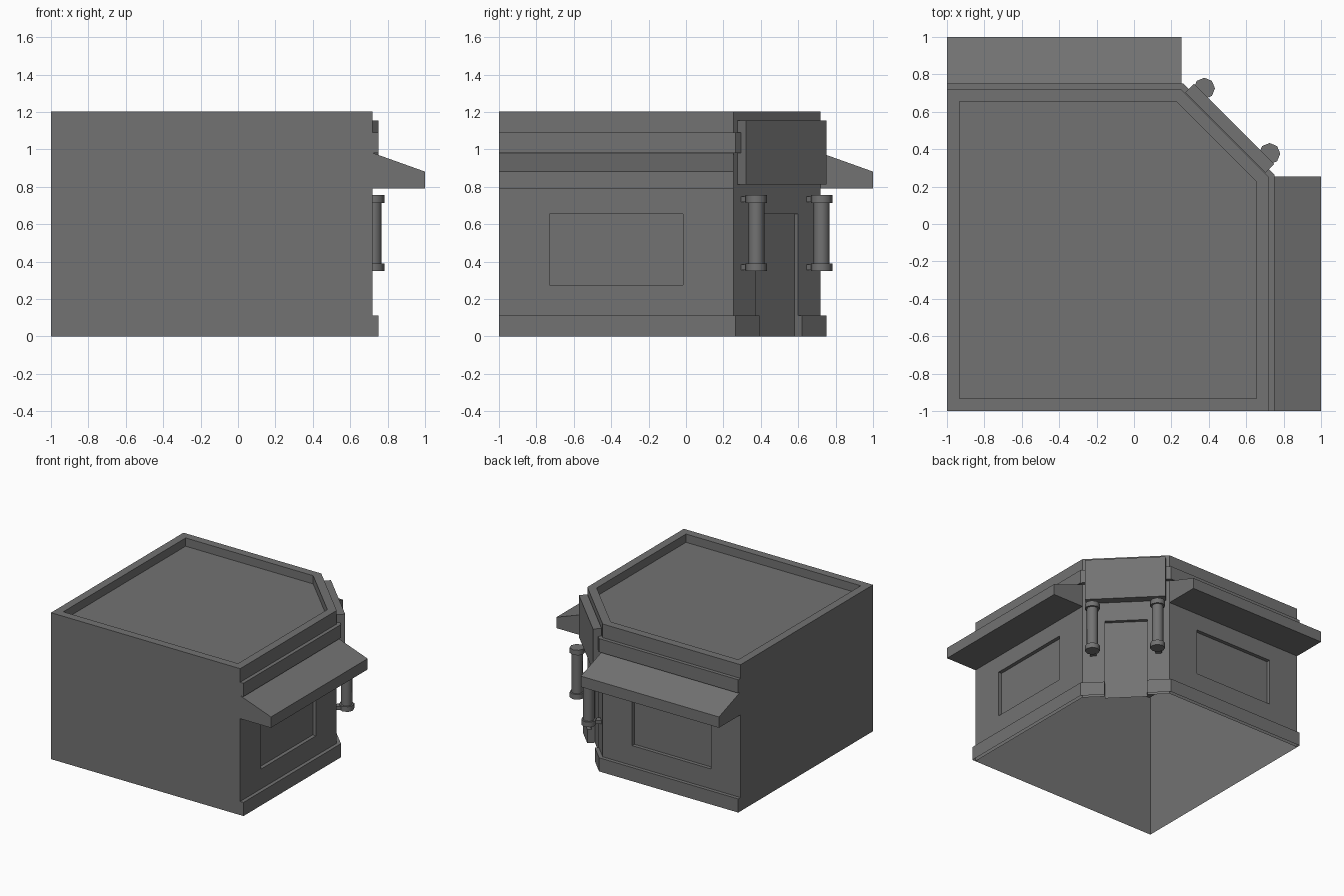
import bpy, bmesh, math
from mathutils import Vector

if "Cube" in bpy.data.objects:
    bpy.data.objects.remove(bpy.data.objects["Cube"])

C = .253  # where the cut corner starts
OUT = [(-1, -1), (.72, -1), (.72, C), (C, .72), (-1, .72)]
S = math.sqrt(.5)

grey = bpy.data.materials.new("dark_grey")
grey.diffuse_color = (.17, .17, .17, 1)
grey.use_nodes = True
grey.node_tree.nodes["Principled BSDF"].inputs["Base Color"].default_value = grey.diffuse_color


def finish(name, bm, fix=True):
    bmesh.ops.remove_doubles(bm, verts=bm.verts, dist=1e-5)
    if fix:
        bmesh.ops.recalc_face_normals(bm, faces=bm.faces)
    me = bpy.data.meshes.new(name)
    bm.to_mesh(me)
    bm.free()
    me.materials.append(grey)
    ob = bpy.data.objects.new(name, me)
    bpy.context.collection.objects.link(ob)
    return ob


def face(bm, pts):
    return bm.faces.new([bm.verts.new(p) for p in pts])


def prism(name, pts, vec, open_bottom=False):
    """Extrude a flat polygon of 3D points along vec."""
    bm = bmesh.new()
    f = face(bm, pts)
    r = bmesh.ops.extrude_face_region(bm, geom=[f], use_keep_orig=True)
    bmesh.ops.translate(bm, vec=vec, verts=[v for v in r['geom'] if isinstance(v, bmesh.types.BMVert)])
    bmesh.ops.recalc_face_normals(bm, faces=bm.faces)
    if open_bottom:
        bmesh.ops.delete(bm, geom=[f], context='FACES_ONLY')
    return finish(name, bm, False)


def swap(p):
    """Mirror a point across the diagonal x = y."""
    return (p[1], p[0], *p[2:])


def pair(name, pts, vec, open_bottom=False):
    prism(name + "_right", pts, vec, open_bottom)
    prism(name + "_back", [swap(p) for p in pts], swap(vec), open_bottom)


def slab(pts, z):
    return [(x, y, z) for x, y in pts]


def inset(poly, d):
    """Offset a counter-clockwise outline inwards by d."""
    res = []
    n = len(poly)
    for i in range(n):
        a, b, c = (Vector(poly[j % n]) for j in (i - 1, i, i + 1))
        e, f = (b - a).normalized(), (c - b).normalized()
        n1, n2 = Vector((-e.y, e.x)), Vector((-f.y, f.x))
        m = (n1 + n2) / (1 + n1.dot(n2))
        res.append(tuple(b + m * d))
    return res


def wall(bm, a, b, top, hole=None):
    """Wall from a to b, with an optional recess (u0, u1, z0, z1, depth)."""
    a, b = Vector(a), Vector(b)
    L = (b - a).length
    t = (b - a) / L
    inward = Vector((-t.y, t.x))

    def P(u, z, d=0):
        return (*(a + t * u + inward * d), z)
    outer = [(0, 0), (L, 0), (L, top), (0, top)]
    if not hole:
        face(bm, [P(*p) for p in outer])
        return
    u0, u1, z0, z1, d = hole
    inner = [(u0, z0), (u1, z0), (u1, z1), (u0, z1)]
    for i in range(4):
        j = (i + 1) % 4
        if i == 0 and z0 == 0:
            continue
        face(bm, [P(*outer[i]), P(*outer[j]), P(*inner[j]), P(*inner[i])])
        face(bm, [P(*inner[i]), P(*inner[j]), P(*inner[j], d), P(*inner[i], d)])
    face(bm, [P(*p, d) for p in inner])


# Shop body: open underneath, recessed windows, door and roof
bm = bmesh.new()
holes = [None, (.27, .985, .275, .655, .03), (.12 / S, (.347 - .0) / S, 0, .655, .028),
         (C + .015, C + .73, .275, .655, .03), None]
rim = inset(OUT, .066)
TOP = 1.203
for i in range(5):
    j = (i + 1) % 5
    wall(bm, OUT[i], OUT[j], TOP, holes[i])
    face(bm, [(*OUT[i], TOP), (*OUT[j], TOP), (*rim[j], TOP), (*rim[i], TOP)])
    face(bm, [(*rim[i], TOP), (*rim[j], TOP), (*rim[j], 1.135), (*rim[i], 1.135)])
face(bm, slab(rim, 1.135))
finish("shop_body", bm, False)

# Plinth on both sides of the door, open underneath
K = C + .0124
pair("plinth", slab([(.72, -1), (.75, -1), (.75, K), (.621, .394), (.6, .373), (.72, C)], 0),
     (0, 0, .112), True)

# Cornice band wrapping the corner
half = [(.75, -1), (.75, K)]
back = [(.72, -1), (.72, C)]
band = half + [swap(p) for p in half[::-1]] + [swap(p) for p in back] + back[::-1]
prism("cornice_band", slab(band, .981), (0, 0, .11))

# Sloped awnings
pair("awning", [(.72, -1, .792), (1, -1, .792), (1, -1, .881), (.72, -1, .981)], (0, 1.255, 0))

# Sign board over the door
prism("sign_board", slab([(.703, .275), (.75, .32), (.32, .75), (.275, .703)], .812), (0, 0, .343))

# Corner lamps with end caps and wall brackets
for label, c in (("right", (.725, .376)), ("back", (.376, .725))):
    for part, r, z0, z1 in (("tube", .043, .388, .716), ("lower_cap", .057, .349, .391),
                            ("upper_cap", .057, .713, .755)):
        ring = [(c[0] + r * math.cos(k * math.pi / 4), c[1] + r * math.sin(k * math.pi / 4)) for k in range(8)]
        ob = prism(f"lamp_{part}_{label}", slab(ring, z0), (0, 0, z1 - z0))
        bpy.ops.object.select_all(action='DESELECT')
        ob.select_set(True)
        bpy.context.view_layer.objects.active = ob
        bpy.ops.object.shade_smooth_by_angle(angle=math.radians(50))
    w = (c[0] - .065, c[1] - .065)
    for part, z in (("lower", .355), ("upper", .719)):
        q = .017
        bar = [(w[0] + q, w[1] - q), (c[0] + q, c[1] - q), (c[0] - q, c[1] + q), (w[0] - q, w[1] + q)]
        prism(f"lamp_{part}_bracket_{label}", slab(bar, z), (0, 0, .03))
